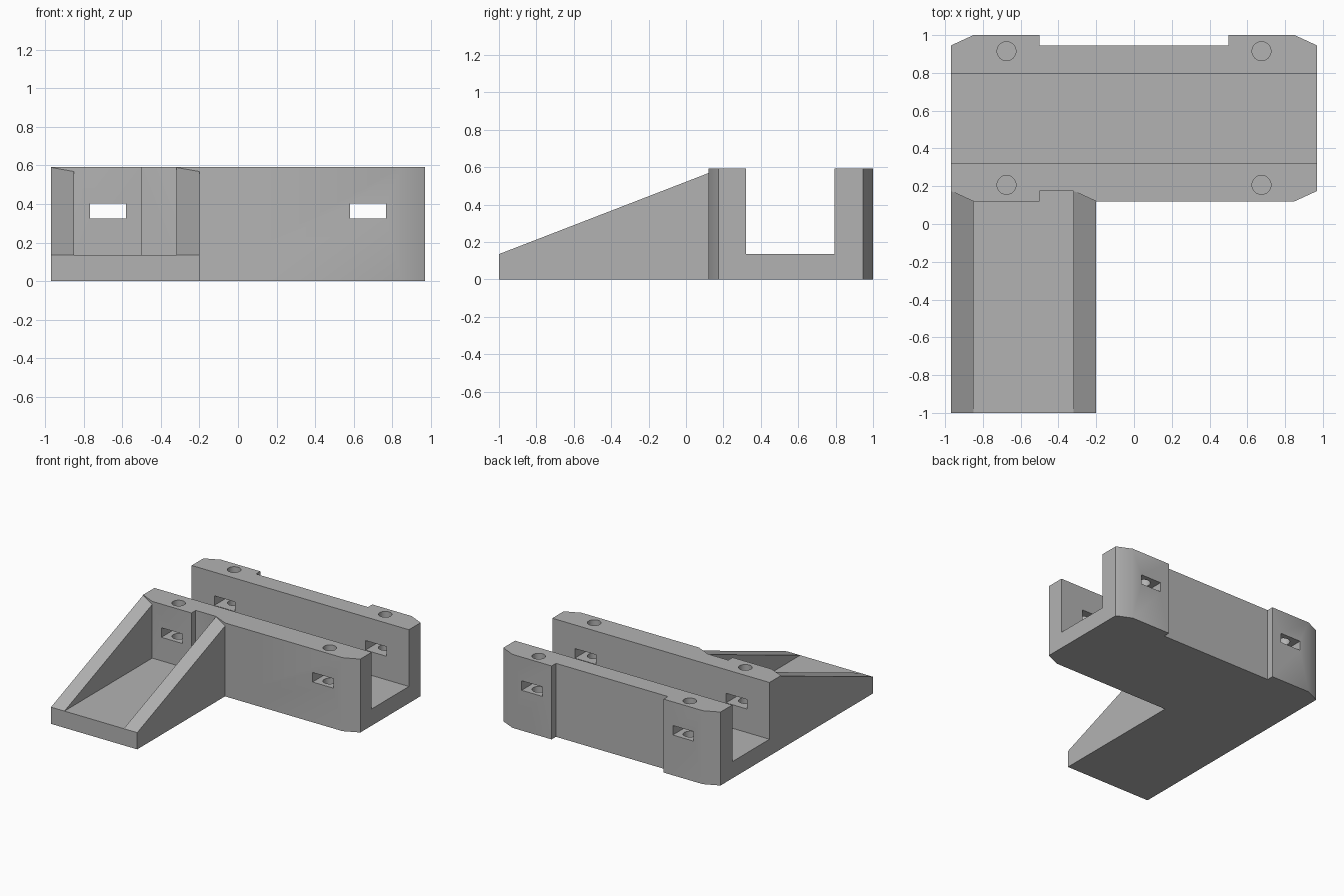
import bpy, bmesh, math
from mathutils import Vector

if "Cube" in bpy.data.objects:
    bpy.data.objects.remove(bpy.data.objects["Cube"])

grey = bpy.data.materials.new("plain grey")
grey.use_nodes = True
COLOR = (0.45, 0.45, 0.45, 1)
grey.diffuse_color = COLOR
grey.node_tree.nodes["Principled BSDF"].inputs["Base Color"].default_value = COLOR

HALF, TOP, FLOOR = 0.97, 0.593, 0.135
FRONT, BACK, STEP, CHAMFER = 0.12, 1.0, 0.055, 0.12


def prism(name, points, offset):
    """Extrude a flat outline along an offset."""
    bm = bmesh.new()
    face = bm.faces.new([bm.verts.new(p) for p in points])
    moved = bmesh.ops.extrude_face_region(bm, geom=[face])["geom"]
    bmesh.ops.translate(bm, vec=Vector(offset),
                        verts=[v for v in moved if isinstance(v, bmesh.types.BMVert)])
    bmesh.ops.recalc_face_normals(bm, faces=bm.faces)
    mesh = bpy.data.meshes.new(name)
    bm.to_mesh(mesh)
    bm.free()
    mesh.materials.append(grey)
    obj = bpy.data.objects.new(name, mesh)
    bpy.context.collection.objects.link(obj)
    return obj


def box(name, x0, x1, y0, y1, z0, z1):
    return prism(name, [(x0, y0, z0), (x1, y0, z0), (x1, y1, z0), (x0, y1, z0)],
                 (0, 0, z1 - z0))


def combine(target, tool, operation="DIFFERENCE"):
    """Apply a boolean and discard the tool."""
    tool.hide_render = True
    mod = target.modifiers.new("boolean", "BOOLEAN")
    mod.operation, mod.solver, mod.object = operation, "EXACT", tool
    bpy.ops.object.select_all(action="DESELECT")
    bpy.context.view_layer.objects.active = target
    target.select_set(True)
    bpy.ops.object.modifier_apply(modifier=mod.name)
    bpy.data.objects.remove(tool)


# Channel block with chamfered corners, a rear recess and a front notch
inner = HALF - CHAMFER
plan = [(-HALF, FRONT + STEP), (-inner, FRONT), (-0.5, FRONT), (-0.5, FRONT + STEP),
        (-0.32, FRONT + STEP), (-0.2, FRONT), (inner, FRONT), (HALF, FRONT + STEP),
        (HALF, BACK - STEP), (inner, BACK), (0.5, BACK), (0.5, BACK - STEP),
        (-0.5, BACK - STEP), (-0.5, BACK), (-inner, BACK), (-HALF, BACK - STEP)]
body = prism("channel_bracket", [(x, y, 0) for x, y in plan], (0, 0, TOP))
combine(body, box("channel_cutter", -1.2, 1.2, 0.32, 0.795, FLOOR, 1))

# Sloped ramp arm with two side walls
end = FRONT + STEP + 0.004
side = [(-1, 0), (end, 0), (end, TOP - 0.002), (-1, FLOOR)]
ramp = prism("ramp_arm", [(-HALF, y, z) for y, z in side], (HALF - 0.2, 0, 0))
combine(ramp, box("pocket_cutter", -inner, -0.32, -1.2, 0.3, FLOOR, 1))
combine(body, ramp, "UNION")

# Bolt holes from the top and nut slots through both walls
for x in (-0.675, 0.675):
    for y in (0.207, 0.915):
        ring = [(x + 0.05 * math.cos(a), y + 0.05 * math.sin(a), FLOOR)
                for a in (math.tau * i / 32 for i in range(32))]
        combine(body, prism("bolt_cutter", ring, (0, 0, 1)))
    combine(body, box("slot_cutter", x - 0.093, x + 0.093, -0.5, 1.2, 0.325, 0.402))

body.select_set(True)
bpy.context.view_layer.objects.active = body
bpy.ops.object.shade_smooth_by_angle(angle=math.radians(30))
